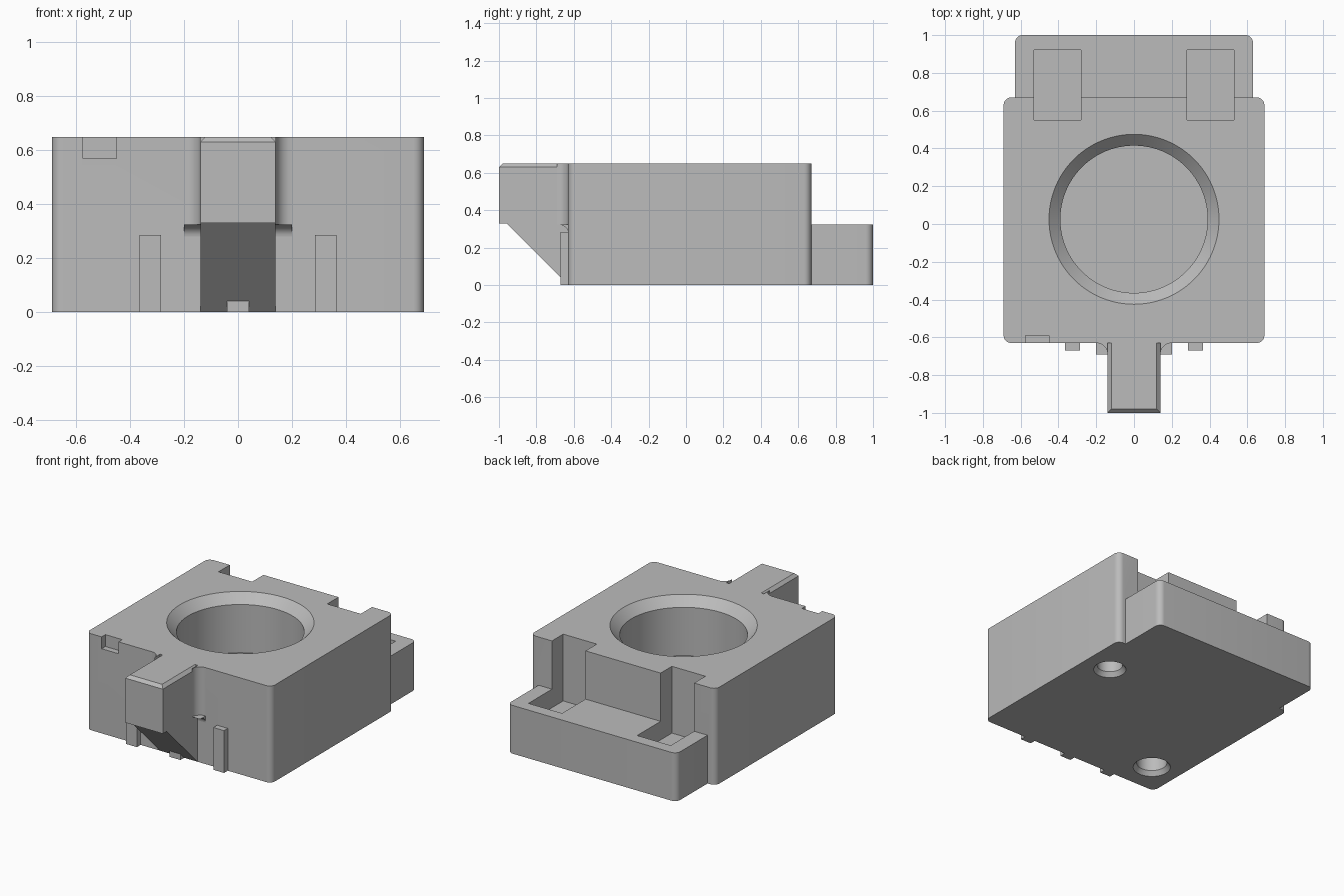
import bpy, bmesh, math
from mathutils import Vector

cube = bpy.data.objects.get("Cube")
if cube:
    bpy.data.objects.remove(cube, do_unlink=True)

grey = bpy.data.materials.new("light_grey")
grey.use_nodes = True
COLOUR = (0.5, 0.5, 0.5, 1)
grey.diffuse_color = COLOUR
grey.node_tree.nodes["Principled BSDF"].inputs["Base Color"].default_value = COLOUR


def prism(name, points, offset):
    """Extrude a closed 3D outline along an offset vector."""
    bm = bmesh.new()
    face = bm.faces.new([bm.verts.new(p) for p in points])
    new = bmesh.ops.extrude_face_region(bm, geom=[face])["geom"]
    verts = [v for v in new if isinstance(v, bmesh.types.BMVert)]
    bmesh.ops.translate(bm, verts=verts, vec=Vector(offset))
    return finish(name, bm)


def finish(name, bm):
    bmesh.ops.recalc_face_normals(bm, faces=bm.faces)
    mesh = bpy.data.meshes.new(name)
    bm.to_mesh(mesh)
    bm.free()
    mesh.materials.append(grey)
    obj = bpy.data.objects.new(name, mesh)
    bpy.context.collection.objects.link(obj)
    return obj


def box(name, x0, x1, y0, y1, z0, z1):
    pts = [(x0, y0, z0), (x1, y0, z0), (x1, y1, z0), (x0, y1, z0)]
    return prism(name, pts, (0, 0, z1 - z0))


def rounded_block(name, half_x, y0, y1, height, r=0.04, steps=8):
    """Block with rounded vertical corners."""
    corners = [(half_x - r, y1 - r), (r - half_x, y1 - r),
               (r - half_x, y0 + r), (half_x - r, y0 + r)]
    pts = []
    for i, (cx, cy) in enumerate(corners):
        for s in range(steps + 1):
            a = math.pi / 2 * (i + s / steps)
            pts.append((cx + r * math.cos(a), cy + r * math.sin(a), 0))
    return prism(name, pts, (0, 0, height))


def turned(name, x, y, rings, sides):
    """Closed solid of revolution from (radius, z) rings."""
    bm = bmesh.new()
    loops = [[bm.verts.new((x + r * math.cos(math.tau * i / sides),
                            y + r * math.sin(math.tau * i / sides), z))
              for i in range(sides)] for r, z in rings]
    for a, b in zip(loops, loops[1:]):
        for i in range(sides):
            j = (i + 1) % sides
            bm.faces.new((a[i], a[j], b[j], b[i]))
    bm.faces.new(loops[0])
    bm.faces.new(loops[-1])
    return finish(name, bm)


def combine(target, tool, operation):
    mod = target.modifiers.new("cut", "BOOLEAN")
    mod.operation, mod.solver, mod.object = operation, "EXACT", tool
    bpy.ops.object.select_all(action="DESELECT")
    bpy.context.view_layer.objects.active = target
    target.select_set(True)
    bpy.ops.object.modifier_apply(modifier=mod.name)
    bpy.data.objects.remove(tool, do_unlink=True)


TOP, FRONT, BACK, LEDGE = 0.65, -0.63, 0.67, 0.325

# Main block with the lower rear ledge
body = rounded_block("body", 0.69, FRONT, BACK, TOP)
combine(body, rounded_block("ledge", 0.63, 0.4, 1.0, LEDGE), "UNION")

# Chamfered blind bore
combine(body, turned("bore", 0, 0.025,
        [(0.39, 0.265), (0.39, 0.59), (0.45, TOP), (0.45, 0.8)], 96), "DIFFERENCE")

# Rear pockets and the small front notch
for s in (-1, 1):
    x0, x1 = sorted((s * 0.28, s * 0.53))
    combine(body, box("pocket", x0, x1, 0.55, 0.92, 0.2, 0.9), "DIFFERENCE")
combine(body, box("notch", -0.575, -0.45, -0.8, -0.59, 0.57, 0.9), "DIFFERENCE")

# Countersunk holes underneath
for x, y, r in ((0.5, 0.36, 0.08), (-0.49, -0.41, 0.095)):
    rim = r + 0.022
    combine(body, turned("hole", x, y,
            [(rim, -0.1), (rim, 0), (r, 0.03), (r, 0.22)], 40), "DIFFERENCE")

# Front beak with a sloped underside and chamfered upper edges
beak_side = [(FRONT, 0), (-0.96, 0.33), (-1, 0.33), (-1, TOP), (FRONT, TOP)]
beak = prism("beak", [(-0.14, y, z) for y, z in beak_side], (0.28, 0, 0))
C = 0.02
for s in (-1, 1):
    edge = [(s * 0.14, TOP - C), (s * (0.14 - C), TOP), (s * 0.14, TOP + C), (s * 0.2, TOP)]
    combine(beak, prism("edge", [(x, -1.1, z) for x, z in edge], (0, 0.47, 0)), "DIFFERENCE")
tip = [(-1, TOP - C), (-1 + C, TOP), (-1, TOP + C), (-1.1, TOP)]
combine(beak, prism("tip", [(-0.3, y, z) for y, z in tip], (0.6, 0, 0)), "DIFFERENCE")

# Concave fillets and undercut tabs beside the beak
R = 0.06
arc = [(R - R * math.sin(math.pi * i / 16), R - R * math.cos(math.pi * i / 16))
       for i in range(9)]
fillets = []
for s, side in ((-1, "right"), (1, "left")):
    pts = [(s * 0.14, FRONT, LEDGE)] + [(s * (0.14 + u), FRONT - v, LEDGE) for u, v in arc]
    fillets.append(prism(side + "_fillet", pts, (0, 0, TOP - LEDGE)))
    tab = [(FRONT, LEDGE)] + [(FRONT - u, LEDGE - 0.75 * v) for u, v in arc]
    fillets.append(prism(side + "_undercut_tab", [(s * 0.14, y, z) for y, z in tab],
                         (s * R, 0, 0)))
    x0, x1 = sorted((s * 0.285, s * 0.365))
    box(side + "_front_rib", x0, x1, -0.67, FRONT, 0, 0.285)

# Small stop under the beak
box("centre_stop", -0.04, 0.04, -0.67, FRONT, 0, 0.04)

# Smooth the curved walls while keeping edges sharp
for obj in [body] + fillets:
    bpy.ops.object.select_all(action="DESELECT")
    bpy.context.view_layer.objects.active = obj
    obj.select_set(True)
    bpy.ops.object.shade_smooth_by_angle(angle=math.radians(30))
